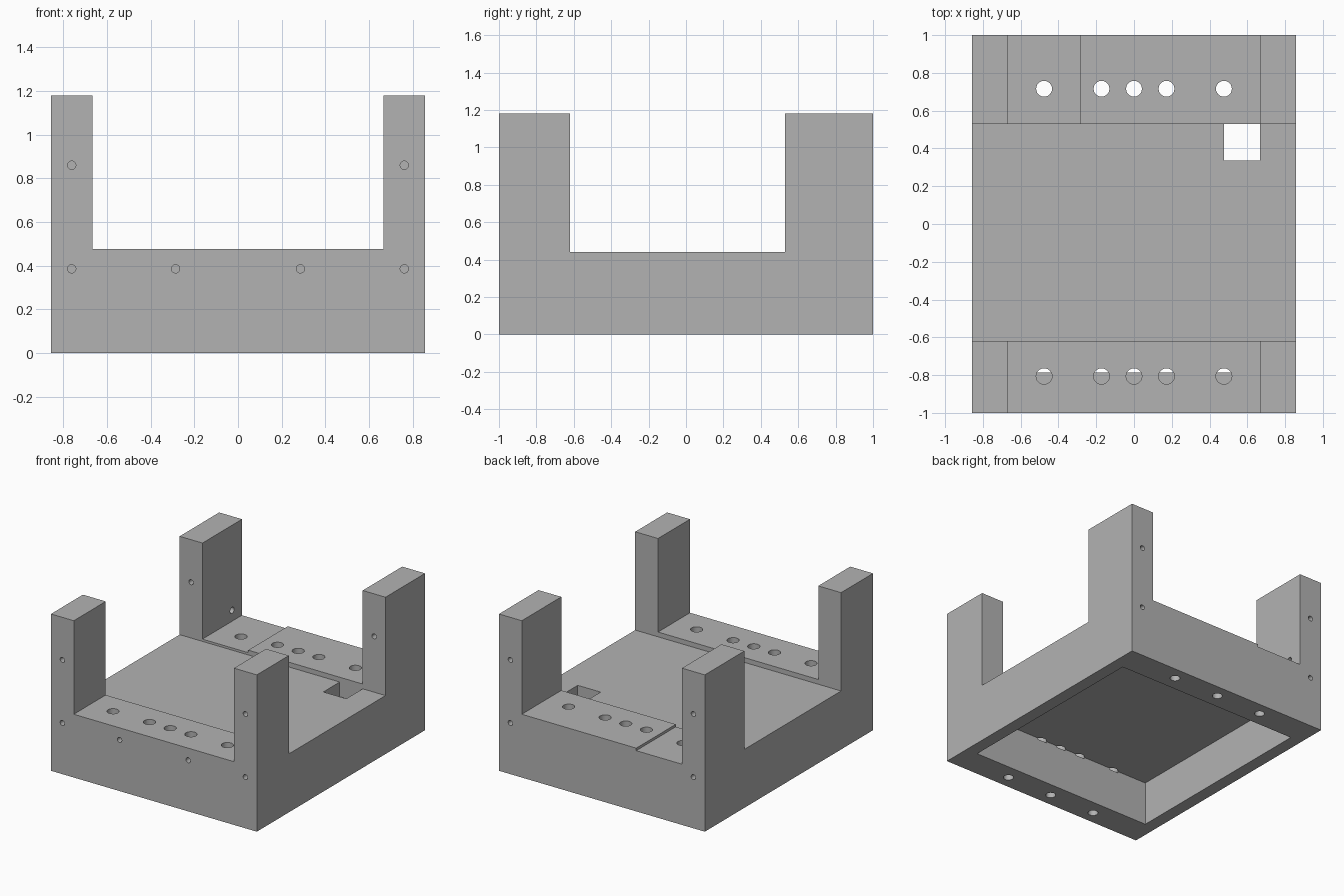
import bpy
import math
from mathutils import Matrix, Vector

cube = bpy.data.objects.get("Cube")
if cube:
    bpy.data.objects.remove(cube, do_unlink=True)

# Material
grey = bpy.data.materials.new("plain grey")
grey.use_nodes = True
colour = (0.45, 0.45, 0.45, 1)
grey.diffuse_color = colour
grey.node_tree.nodes["Principled BSDF"].inputs["Base Color"].default_value = colour


def box(name, x, y, z):
    """Box spanning the given (low, high) pairs."""
    bpy.ops.mesh.primitive_cube_add(size=1)
    ob = bpy.context.object
    ob.name = name
    spans = (x, y, z)
    size = [b - a for a, b in spans]
    centre = Vector([(a + b) / 2 for a, b in spans])
    ob.data.transform(Matrix.Translation(centre) @ Matrix.Diagonal((*size, 1)))
    return ob


def rod(name, start, end, radius):
    """Cylinder running between two points."""
    a, b = Vector(start), Vector(end)
    bpy.ops.mesh.primitive_cylinder_add(vertices=24, radius=radius, depth=(b - a).length)
    ob = bpy.context.object
    ob.name = name
    turn = (b - a).to_track_quat('Z', 'Y').to_matrix().to_4x4()
    ob.data.transform(Matrix.Translation((a + b) / 2) @ turn)
    return ob


W, H = 0.857, 1.18         # half width, post height
POST = 0.667               # inner face of the posts
FRONT, BACK = -0.62, 0.53  # inner ends of the posts
FLOOR, SILL, LEDGE = 0.44, 0.476, 0.457
CEILING = 0.33             # top of the underside pocket

tray = box("corner_post_tray", (-W, W), (-1, 1), (0, H))

# Open channels that leave four posts, the floor and the end sills
cutters = [
    box("cross_channel", (-1, 1), (FRONT, BACK), (FLOOR, 2)),
    box("front_bay", (-POST, POST), (-2, FRONT + 0.1), (SILL, 2)),
    box("back_bay", (-POST, POST), (BACK - 0.1, 2), (SILL, 2)),
    box("back_low_ledge", (-POST, -0.286), (BACK - 0.1, 2), (LEDGE, 2)),
    # Underside pocket and square floor opening
    box("underside_pocket", (-0.762, 0.762), (-0.786, 0.786), (-1, CEILING)),
    box("floor_opening", (0.476, POST), (0.335, BACK), (0.2, 1)),
]

# Vertical holes through the sills
for x in (-0.476, -0.172, 0, 0.172, 0.476):
    for y in (-0.806, 0.716):
        cutters.append(rod("sill_hole", (x, y, 0.32), (x, y, 0.6), 0.042))

# Blind holes in the bottom rim
for x in (-0.383, 0, 0.383):
    for y in (-0.9, 0.9):
        cutters.append(rod("rim_hole", (x, y, -0.1), (x, y, 0.2), 0.035))

# Screw holes in the front and back faces; the upper back ones run through
for x in (-0.762, 0.762):
    for z, back_end in ((0.385, 0.8), (0.86, 0.4)):
        cutters.append(rod("front_screw_hole", (x, -1.1, z), (x, -0.8, z), 0.019))
        cutters.append(rod("back_screw_hole", (x, 1.1, z), (x, back_end, z), 0.019))
for x in (-0.286, 0.286):
    cutters.append(rod("front_sill_screw_hole", (x, -1.1, 0.385), (x, -0.86, 0.385), 0.019))

# Blind side hole in the inner face of the back right post
cutters.append(rod("post_side_hole", (-0.6, 0.883, 0.54), (-0.77, 0.883, 0.54), 0.024))

# Carve everything out of the block
for cutter in cutters:
    cutter.hide_render = True
    mod = tray.modifiers.new(cutter.name, 'BOOLEAN')
    mod.operation = 'DIFFERENCE'
    mod.solver = 'EXACT'
    mod.object = cutter

bpy.context.view_layer.update()
carved = bpy.data.meshes.new_from_object(
    tray.evaluated_get(bpy.context.evaluated_depsgraph_get()))
tray.modifiers.clear()
tray.data = carved
for cutter in cutters:
    bpy.data.objects.remove(cutter, do_unlink=True)

carved.materials.clear()
carved.materials.append(grey)
for poly in carved.polygons:
    poly.material_index = 0

# Smooth hole walls, sharp edges elsewhere
bpy.ops.object.select_all(action='DESELECT')
tray.select_set(True)
bpy.context.view_layer.objects.active = tray
bpy.ops.object.shade_smooth_by_angle(angle=math.radians(30))
